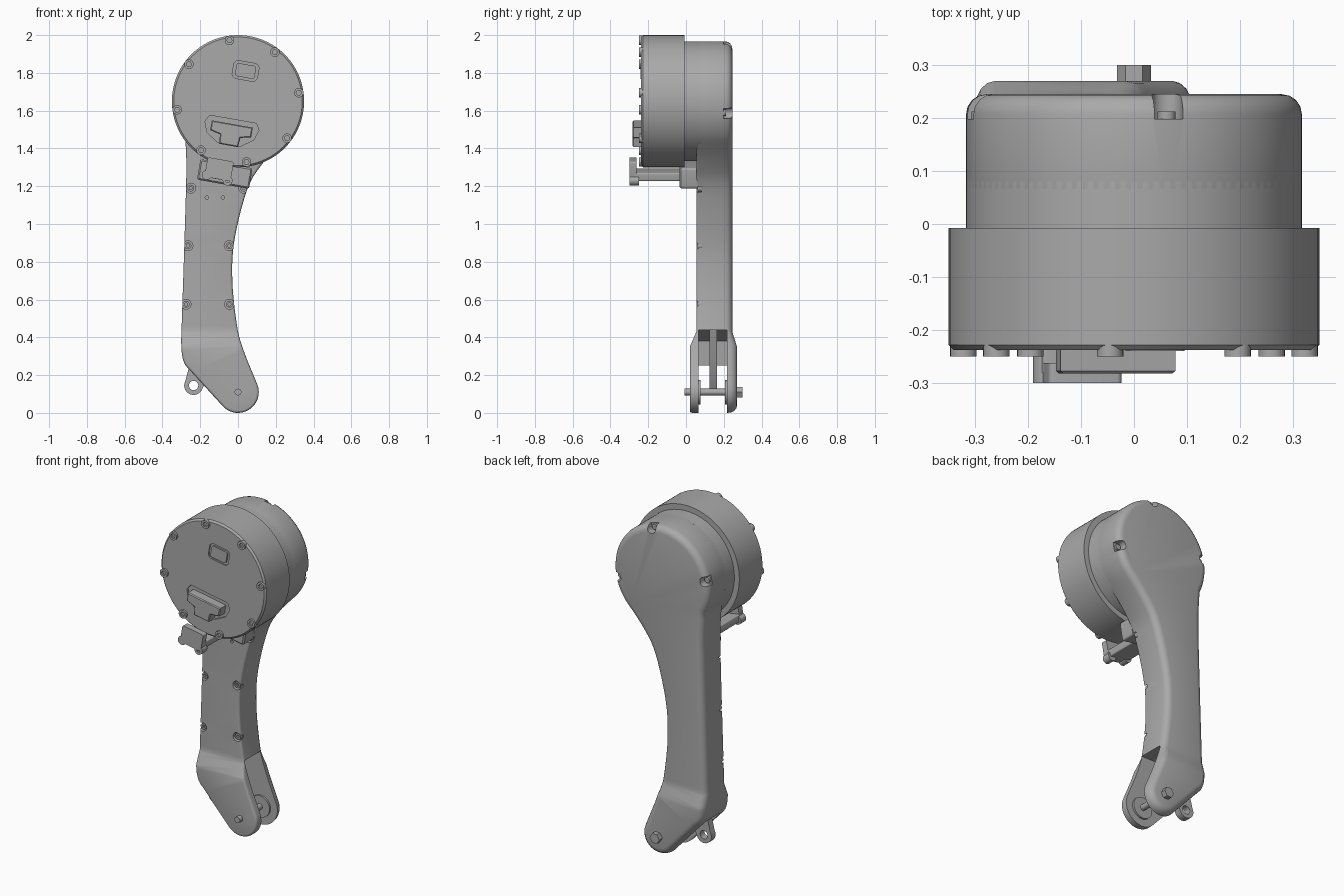
import bpy, bmesh
from math import sin, cos, radians, pi
from mathutils import Vector

if "Cube" in bpy.data.objects:
    bpy.data.objects.remove(bpy.data.objects["Cube"])

grey = bpy.data.materials.new("mid grey")
grey.use_nodes = True
grey.diffuse_color = (0.4, 0.4, 0.4, 1)
grey.node_tree.nodes["Principled BSDF"].inputs["Base Color"].default_value = (0.4, 0.4, 0.4, 1)

HUB = (0, 1.65)      # motor axis (x, z)
PIN = (0, 0.11)      # lower joint axis
TILT = -10           # slant of the front fittings, degrees


def arc(c, r, a0, a1, n):
    return [(c[0] + r * cos(radians(a0 + (a1 - a0) * i / n)),
             c[1] + r * sin(radians(a0 + (a1 - a0) * i / n))) for i in range(n + 1)]


def circle(c, r, n=32):
    return arc(c, r, 0, 360, n)[:-1]


def spline(pts, n=5):
    """Catmull-Rom curve through the points, without the two end points."""
    v = [Vector(p) for p in pts]
    v = [2 * v[0] - v[1]] + v + [2 * v[-1] - v[-2]]
    out = []
    for a, b, c, d in zip(v, v[1:], v[2:], v[3:]):
        for i in range(n):
            t = i / n
            out.append(tuple(0.5 * (2 * b + (c - a) * t + (2 * a - 5 * b + 4 * c - d) * t * t
                                    + (3 * b - a - 3 * c + d) * t ** 3)))
    return out[1:]


def turn(pts, c, deg=TILT):
    """Move points given around the origin to c, turned by an angle."""
    s, k = sin(radians(deg)), cos(radians(deg))
    return [(c[0] + x * k - z * s, c[1] + x * s + z * k) for x, z in pts]


def rounded(w, h, r):
    out = []
    for i, (sx, sz) in enumerate(((1, 1), (-1, 1), (-1, -1), (1, -1))):
        out += arc((sx * (w / 2 - r), sz * (h / 2 - r)), r, 90 * i, 90 * i + 90, 5)
    return out


def prism(name, pts, y0, y1, front=0, back=0, segments=4):
    """Extrude an (x, z) outline from y0 to y1, rounding the front and back rims."""
    bm = bmesh.new()
    base = bm.faces.new([bm.verts.new((x, y0, z)) for x, z in pts])
    ext = bmesh.ops.extrude_face_region(bm, geom=[base])["geom"]
    bmesh.ops.translate(bm, vec=(0, y1 - y0, 0), verts=[g for g in ext if isinstance(g, bmesh.types.BMVert)])
    if base.is_valid and len(bm.faces) == len(pts) + 1:
        bm.faces.new(base.verts)
    bmesh.ops.recalc_face_normals(bm, faces=bm.faces)
    for y, size in ((y0, front), (y1, back)):
        if size:
            rim = [e for e in bm.edges if all(abs(v.co.y - y) < 1e-5 for v in e.verts)]
            bmesh.ops.bevel(bm, geom=rim, offset=size, segments=segments, profile=0.5,
                            affect='EDGES', clamp_overlap=False)
    mesh = bpy.data.meshes.new(name)
    bm.to_mesh(mesh)
    bm.free()
    mesh.materials.append(grey)
    ob = bpy.data.objects.new(name, mesh)
    bpy.context.collection.objects.link(ob)
    return ob


def activate(ob):
    bpy.ops.object.select_all(action='DESELECT')
    ob.select_set(True)
    bpy.context.view_layer.objects.active = ob


def cut(target, cutters):
    for c in cutters:
        activate(target)
        m = target.modifiers.new("cut", 'BOOLEAN')
        m.operation, m.solver, m.object = 'DIFFERENCE', 'EXACT', c
        bpy.ops.object.modifier_apply(modifier=m.name)
        bpy.data.objects.remove(c)


# Leg shell: round housing on top, curved shank, round foot
right_side = spline([arc(PIN, 0.11, 0, 20, 1)[1], (0.03, 0.33), (-0.005, 0.46), (-0.03, 0.7), (-0.018, 0.92),
                     (0.05, 1.185), (0.13, 1.32), arc(HUB, 0.317, 0, -39, 1)[1]])
left_side = spline([arc(HUB, 0.317, 0, 207, 1)[1], (-0.274, 1.35), (-0.275, 1.2), (-0.287, 0.8),
                    (-0.297, 0.5), (-0.3, 0.35), (-0.285, 0.265), (-0.24, 0.21)]) + [(-0.24, 0.21)]
outline = arc(HUB, 0.317, -39, 207, 64) + left_side + arc(PIN, 0.11, 226, 380, 24) + right_side
leg = prism("leg_shell", outline, 0.055, 0.245, front=0.012, back=0.038)

# Widen the foot into a fork
bm = bmesh.new()
bm.from_mesh(leg.data)
for z in (0.43, 0.35):
    bmesh.ops.bisect_plane(bm, geom=bm.verts[:] + bm.edges[:] + bm.faces[:],
                           plane_co=(0, 0, z), plane_no=(0, 0, 1))
for v in bm.verts:
    k = min(1, max(0, (0.43 - v.co.z) / 0.08))
    v.co.y += k * ((v.co.y - 0.15) * 0.316 - 0.005)
bmesh.ops.triangulate(bm, faces=[f for f in bm.faces if len(f.verts) > 4])
bm.to_mesh(leg.data)
bm.free()

# Fork slot, bolt seats and housing notches
slot = [(0.3, 0.44), (-0.1, 0.44), (-0.23, 0.38), (-0.24, 0.25), (-0.4, 0.25), (-0.4, -0.1), (0.3, -0.1)]
leg_bolts = [(-0.25, 1.19), (0.03, 1.19), (-0.265, 0.885), (-0.047, 0.885), (-0.275, 0.575), (-0.045, 0.575)]
cutters = [prism("slot_cutter", slot, 0.065, 0.218)]
cutters += [prism("seat_cutter", circle(p, 0.026, 20), 0.03, 0.083) for p in leg_bolts]
cutters += [prism("pilot_cutter", circle(p, 0.009, 12), 0.03, 0.08) for p in ((-0.165, 1.14), (-0.08, 1.14))]
for a in (-12, 78, 168):
    spot = arc(HUB, 0.31, a, a, 1)[0]
    cutters.append(prism("notch_cutter", turn(rounded(0.08, 0.055, 0.025), spot, a), 0.198, 0.3))
    prism("housing_screw", circle(arc(HUB, 0.296, a, a, 1)[0], 0.017, 16), 0.19, 0.212)
cut(leg, cutters)
for p in leg_bolts:
    bolt = prism("leg_bolt", circle(p, 0.018, 20), 0.062, 0.09)
    cut(bolt, [prism("socket_cutter", circle(p, 0.009, 6), 0.05, 0.075)])

# Motor housing
prism("housing_collar", circle(HUB, 0.317, 96), -0.02, 0.08)
motor = prism("motor_body", circle(HUB, 0.35, 96), -0.238, -0.008, front=0.01, segments=1)
window = (0.04, 1.81)
port = (-0.037, 1.49)
port_rim = [(-0.145, 0.03), (-0.125, 0.065), (0.125, 0.065), (0.145, 0.03), (0.125, -0.025),
            (0.06, -0.07), (-0.06, -0.07), (-0.125, -0.025)]
cut(motor, [prism("window_cutter", turn(rounded(0.135, 0.095, 0.025), window), -0.3, -0.23),
            prism("port_cutter", turn(port_rim, port), -0.3, -0.226)])
prism("window_cover", turn(rounded(0.105, 0.07, 0.012), window), -0.24, -0.225)

# Ring of motor bolts
for i in range(8):
    p = arc(HUB, 0.325, 8 + 45 * i, 8 + 45 * i, 1)[0]
    boss = prism("motor_boss", circle(p, 0.025, 24), -0.25, -0.2)
    cut(boss, [prism("socket_cutter", circle(p, 0.014, 6), -0.3, -0.238)])

# Plug on the motor face
plug = [(-0.11, 0.04), (0.11, 0.04), (0.11, -0.012), (0.055, -0.025), (0.05, -0.075),
        (-0.05, -0.075), (-0.055, -0.025), (-0.11, -0.012)]
prism("motor_plug", turn(plug, port), -0.282, -0.22, front=0.005, segments=1)

# Cable bracket under the motor
bracket = (-0.1, 1.29)
prism("bracket_hook", turn(rounded(0.14, 0.105, 0.01), bracket), -0.3, -0.262)
prism("bracket_arm", turn(rounded(0.14, 0.045, 0.008), (-0.107, 1.26)), -0.28, -0.02)
prism("bracket_base", turn(rounded(0.28, 0.11, 0.012), (-0.07, 1.265)), -0.035, 0.06, front=0.008, segments=1)
for p in ((-0.165, 1.26), (-0.055, 1.23)):
    lug = prism("bracket_bolt", circle(p, 0.026, 20), -0.3, -0.25)
    cut(lug, [prism("socket_cutter", circle(p, 0.012, 6), -0.35, -0.288)])

# Lower joint: pin, nut and washers
prism("joint_pin", circle(PIN, 0.018, 24), -0.008, 0.29)
prism("pin_nut", circle(PIN, 0.032, 6), 0.262, 0.3)
prism("front_washer", circle(PIN, 0.065, 32), 0.055, 0.076)
prism("back_washer", circle(PIN, 0.065, 32), 0.207, 0.225)

# Inner lever with an eye
eye = (-0.235, 0.145)
lever = prism("inner_lever", arc(eye, 0.05, 150, 330, 16)
              + [(-0.13, 0.26), (-0.07, 0.45), (-0.2, 0.45), (-0.25, 0.28)], 0.125, 0.165)
cut(lever, [prism("eye_cutter", circle(eye, 0.025, 24), 0, 0.3)])

# Smooth shading with sharp edges kept
for ob in list(bpy.context.scene.objects):
    if ob.type == 'MESH':
        activate(ob)
        bpy.ops.object.shade_smooth_by_angle(angle=pi / 6)
